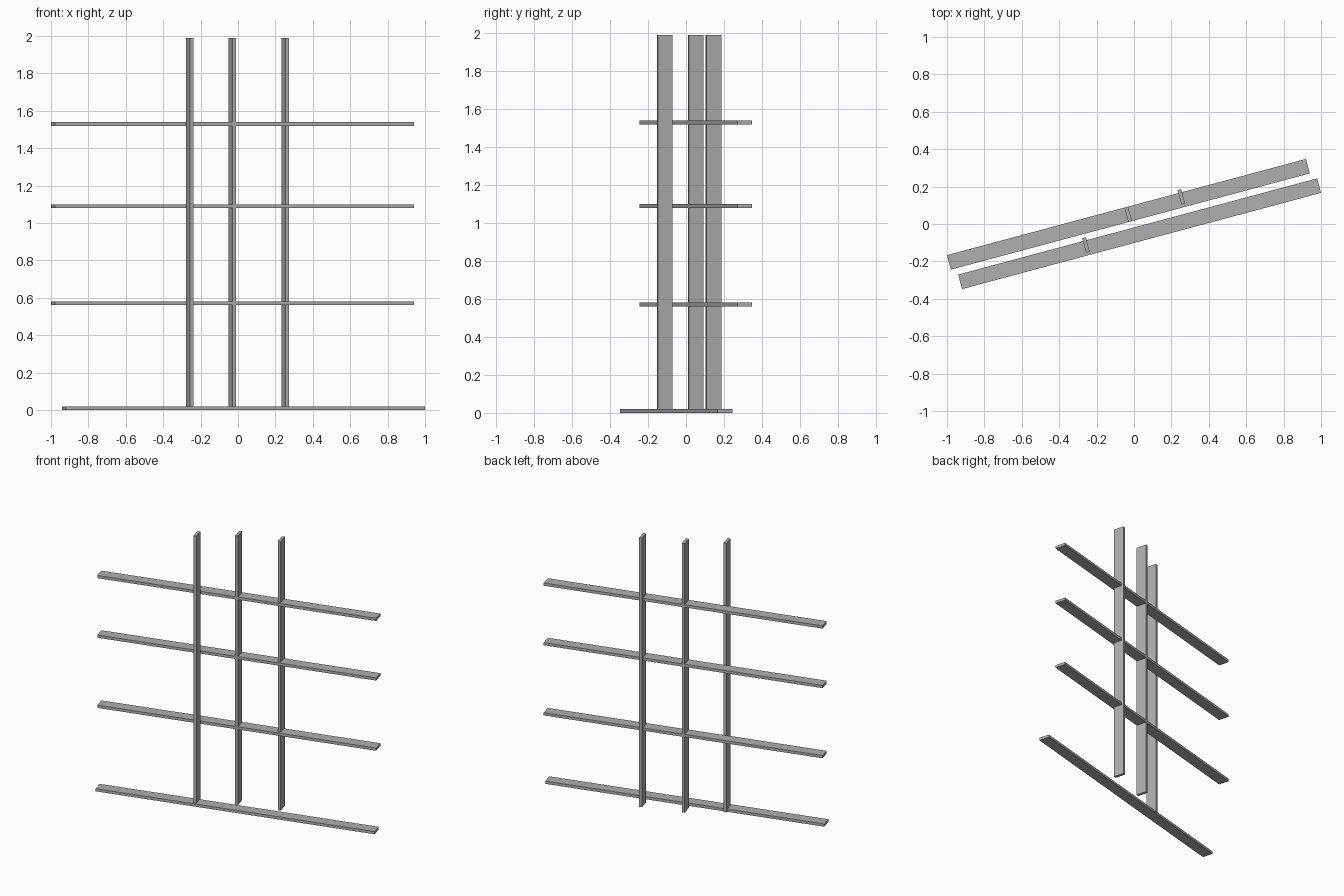
import bpy
from math import radians

if "Cube" in bpy.data.objects:
    bpy.data.objects.remove(bpy.data.objects["Cube"])

ANGLE = radians(15)
LENGTH, WIDTH, THICK = 1.987, 0.08, 0.02

# Dark grey shared by all boards
grey = bpy.data.materials.new("dark_grey")
grey.diffuse_color = (0.43, 0.43, 0.43, 1)
grey.use_nodes = True
grey.node_tree.nodes["Principled BSDF"].inputs["Base Color"].default_value = grey.diffuse_color


def board(name, center, size):
    """Flat-faced box turned about z with the rest of the frame."""
    bpy.ops.mesh.primitive_cube_add(size=1, location=center, rotation=(0, 0, ANGLE))
    ob = bpy.context.object
    ob.name = name
    ob.scale = size
    bpy.ops.object.transform_apply(location=False, rotation=False, scale=True)
    ob.data.materials.append(grey)
    return ob


# Base board on the floor
board("base_board", (0.03, -0.052, THICK / 2), (LENGTH, WIDTH, THICK))

# Three shelves, set back from the base
for i, z in enumerate((0.571, 1.089, 1.529)):
    board(f"shelf_{i + 1}", (-0.03, 0.052, z), (LENGTH, WIDTH, THICK))

# Three upright boards standing edge-on to the front
BOTTOM, TOP = 0.003, 1.99
for i, (x, y) in enumerate(((-0.257, -0.112), (-0.031, 0.052), (0.253, 0.145))):
    board(f"upright_{i + 1}", (x, y, (BOTTOM + TOP) / 2), (THICK, WIDTH, TOP - BOTTOM))
